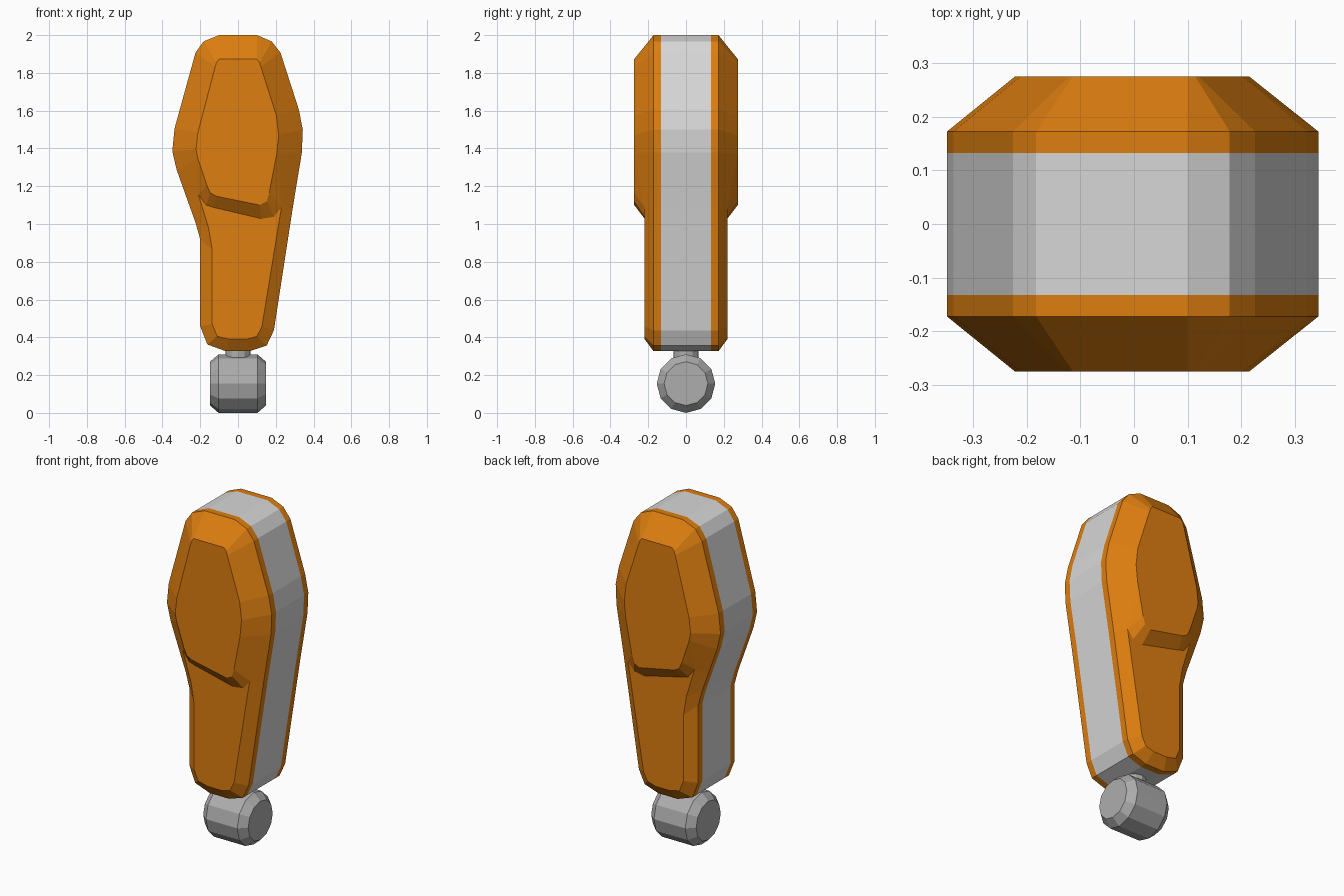
import bpy, bmesh, math
from mathutils import Matrix

if "Cube" in bpy.data.objects:
    bpy.data.objects.remove(bpy.data.objects["Cube"])


def material(name, rgb):
    m = bpy.data.materials.new(name)
    m.diffuse_color = (*rgb, 1)
    m.use_nodes = True
    m.node_tree.nodes["Principled BSDF"].inputs["Base Color"].default_value = m.diffuse_color
    return m


ORANGE = material("orange", (0.73, 0.21, 0.005))
LIGHT = material("light grey", (0.68, 0.68, 0.68))
GREY = material("mid grey", (0.42, 0.42, 0.42))


def finish(bm, name, mat):
    bmesh.ops.recalc_face_normals(bm, faces=bm.faces)
    me = bpy.data.meshes.new(name)
    bm.to_mesh(me)
    bm.free()
    me.materials.append(mat)
    ob = bpy.data.objects.new(name, me)
    bpy.context.collection.objects.link(ob)
    return ob


def ring(bm, pts, y):
    return [bm.verts.new((x, y, z)) for x, z in pts]


def strip(bm, a, b, closed=False):
    n = len(a)
    for i in range(n if closed else n - 1):
        j = (i + 1) % n
        bm.faces.new((a[i], a[j], b[j], b[i]))


# Outline, upper part (right side, over the top, down the left side)
upper = [(.289, 1.08), (.338, 1.378), (.343, 1.50), (.322, 1.606), (.225, 1.907), (.178, 1.967),
         (.10, 2), (-.10, 2), (-.182, 1.967), (-.225, 1.907), (-.336, 1.505), (-.348, 1.386),
         (-.325, 1.288), (-.269, 1.13)]
# Outline, lower part (down the left side, round the bottom)
lower = [(-.225, 1.008), (-.2, .918), (-.2, .458), (-.162, .362), (-.066, .327), (.062, .327),
         (.152, .357), (.19, .437)]
outline = upper + lower

# Raised panel, low panel and the step between them
high_face = [(.205, 1.37), (.215, 1.47), (.203, 1.575), (.121, 1.832), (.114, 1.855), (.10, 1.873),
             (-.10, 1.873), (-.114, 1.855), (-.121, 1.832), (-.212, 1.485), (-.222, 1.395),
             (-.213, 1.35)]
step_top = [(.165, 1.165), (.152, 1.12), (.115, 1.10), (-.115, 1.147), (-.147, 1.165), (-.165, 1.205)]
step_base = [(.23, 1.09), (.19, 1.038), (.125, 1.028), (-.13, 1.088), (-.168, 1.1), (-.21, 1.156)]
low_face = [(-.156, .98), (-.137, .865), (-.137, .47), (-.11, .405), (-.045, .39), (.045, .39),
            (.1, .405), (.127, .458)]

CORE, RIM, LOW, HIGH = -.132, -.172, -.219, -.274

# Grey core
bm = bmesh.new()
front, back = ring(bm, outline, CORE), ring(bm, outline, -CORE)
strip(bm, front, back, True)
bm.faces.new(front)
bm.faces.new(back)
finish(bm, "core", LIGHT)

# Orange shell, mirrored to the back
bm = bmesh.new()
rim = ring(bm, outline, RIM)
strip(bm, ring(bm, outline, CORE), rim, True)
hi, st = ring(bm, high_face, HIGH), ring(bm, step_top, HIGH)
sb, lo = ring(bm, step_base, LOW), ring(bm, low_face, LOW)
n = len(upper)
strip(bm, rim[:n], [sb[0]] + hi + [sb[-1]])
strip(bm, rim[n - 1:] + rim[:1], [sb[-1]] + lo + [sb[0]])
strip(bm, st, sb)
bm.faces.new((sb[0], hi[0], st[0]))
bm.faces.new((sb[-1], st[-1], hi[-1]))
bm.faces.new(hi + st[::-1])
bm.faces.new(sb + lo)
shell = finish(bm, "shell", ORANGE)
mod = shell.modifiers.new("Mirror", 'MIRROR')
mod.use_axis = (False, True, False)
mod.use_mirror_merge = False

# Joint barrel lying along x, with chamfered ends
bm = bmesh.new()
rings = []
for x, r in ((-.148, .116), (-.103, .155), (.103, .155), (.148, .116)):
    rings.append([bm.verts.new((x, r * math.cos(i * math.pi / 6), .155 + r * math.sin(i * math.pi / 6)))
                  for i in range(12)])
for a, b in zip(rings, rings[1:]):
    strip(bm, a, b, True)
bm.faces.new(rings[0])
bm.faces.new(rings[-1])
finish(bm, "joint_barrel", GREY)

# Neck between barrel and body
bm = bmesh.new()
bmesh.ops.create_cone(bm, cap_ends=True, segments=12, radius1=.067, radius2=.067, depth=.08,
                      matrix=Matrix.Translation((0, 0, .31)))
finish(bm, "neck", GREY)
